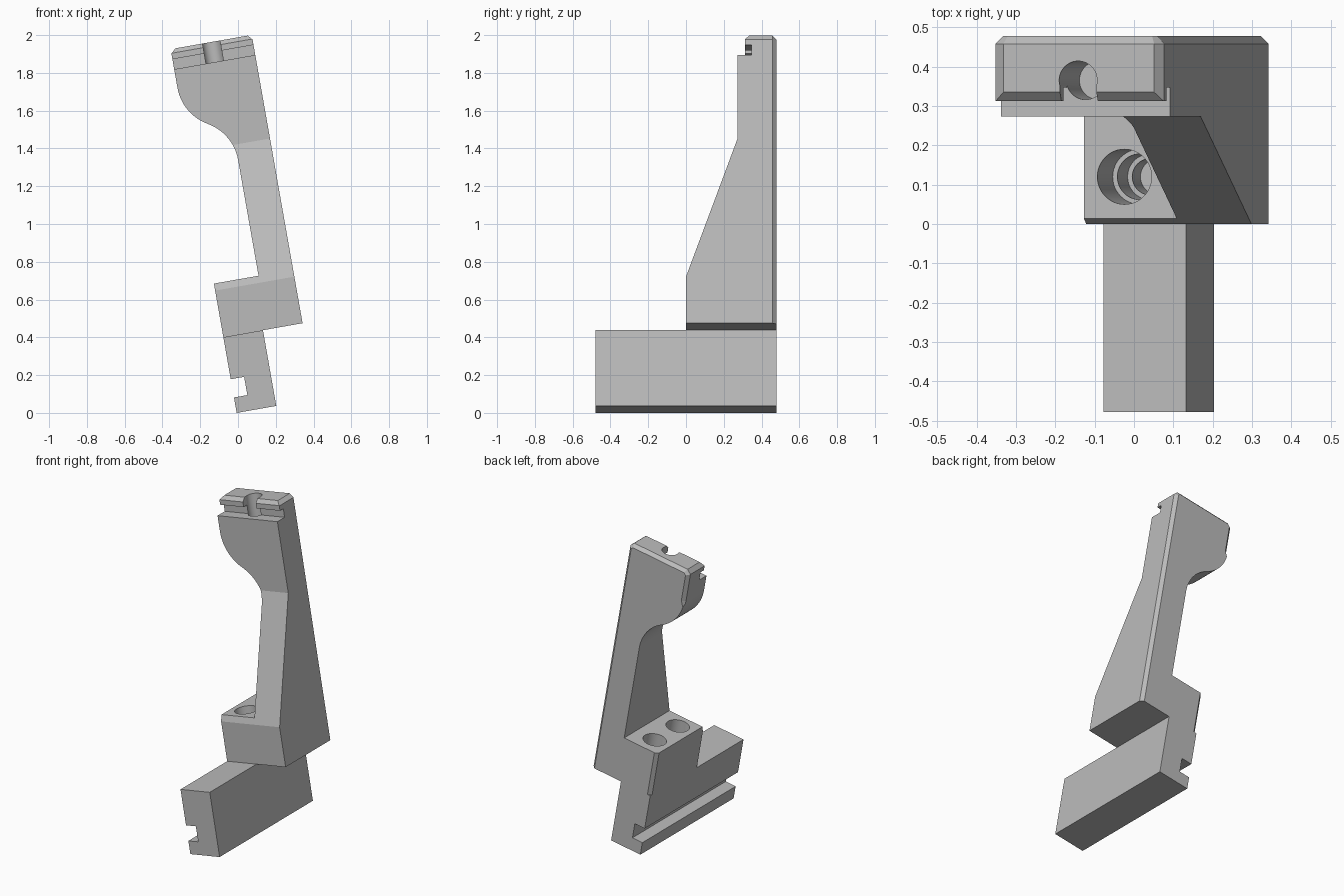
import bpy, bmesh, math
from mathutils import Matrix

if "Cube" in bpy.data.objects:
    bpy.data.objects.remove(bpy.data.objects["Cube"])

TILT = Matrix.Translation((-0.007, 0, 0)) @ Matrix.Rotation(math.radians(-10), 4, 'Y')
BACK = 0.478

grey = bpy.data.materials.new("plain_grey")
grey.use_nodes = True
colour = (0.5, 0.5, 0.5, 1)
grey.diffuse_color = colour
grey.node_tree.nodes["Principled BSDF"].inputs["Base Color"].default_value = colour


def finish(name, bm):
    bmesh.ops.recalc_face_normals(bm, faces=bm.faces)
    mesh = bpy.data.meshes.new(name)
    bm.to_mesh(mesh)
    bm.free()
    mesh.materials.append(grey)
    ob = bpy.data.objects.new(name, mesh)
    ob.matrix_world = TILT
    bpy.context.collection.objects.link(ob)
    return ob


def prism(points, offset):
    """Extrude a closed outline of 3D points along an offset."""
    bm = bmesh.new()
    face = bm.faces.new([bm.verts.new(p) for p in points])
    made = bmesh.ops.extrude_face_region(bm, geom=[face])["geom"]
    bmesh.ops.translate(bm, vec=offset,
                        verts=[g for g in made if isinstance(g, bmesh.types.BMVert)])
    return bm


def along_y(outline, y0, y1):
    return prism([(u, y0, v) for u, v in outline], (0, y1 - y0, 0))


def drill(u, y, radius, bottom, top):
    bm = bmesh.new()
    spot = Matrix.Translation((u, y, (bottom + top) / 2))
    bmesh.ops.create_cone(bm, cap_ends=True, segments=48, radius1=radius,
                          radius2=radius, depth=top - bottom, matrix=spot)
    return finish("drill_cutter", bm)


def cut(target, cutter):
    mod = target.modifiers.new("cut", 'BOOLEAN')
    mod.operation = 'DIFFERENCE'
    mod.solver = 'EXACT'
    mod.object = cutter
    bpy.context.view_layer.objects.active = target
    bpy.ops.object.modifier_apply(modifier=mod.name)


def arc(cu, cv, radius, start, end, steps=14):
    angles = [math.radians(start + (end - start) * i / steps) for i in range(steps + 1)]
    return [(cu + radius * math.cos(a), cv + radius * math.sin(a)) for a in angles]


# Foot with a hooked groove down its left side
foot = finish("foot", along_y(
    [(0, 0), (0.213, 0), (0.213, 0.407), (0, 0.407), (0, 0.181),
     (0.072, 0.181), (0.072, 0.083), (0, 0.083)], -BACK, BACK))

# Body outline: block, column, S-curve and chamfered head
outline = [(0, 0.407), (0.426, 0.407), (0.426, 1.933), (0.404, 1.957),
           (0.015, 1.957), (-0.01, 1.933)]
outline += arc(0.24, 1.75, 0.25, 180, 240)
outline += arc(-0.01, 1.317, 0.25, 60, 0)[1:]
outline += [(0.24, 0.695), (0, 0.695)]
bm = along_y(outline, 0, BACK)


# Chamfer the outer edges of the back
def on_rim(edge):
    mid = (edge.verts[0].co + edge.verts[1].co) / 2
    length_y = abs(edge.verts[0].co.y - edge.verts[1].co.y)
    outer = mid.x > 0.41 or mid.z > 1.91 or mid.x < -0.0095 or abs(mid.x) < 0.0005
    return mid.y > BACK - 0.001 and length_y < 0.001 and outer


bmesh.ops.bevel(bm, geom=[e for e in bm.edges if on_rim(e)], offset=0.02,
                offset_type='OFFSET', segments=1, affect='EDGES', profile=0.5)
body = finish("arm_body", bm)

# Front shape: sloping column, ledge, undercut and chamfered lip
side = [(-0.002, 0.652), (0.273, 1.4), (0.273, 1.849), (0.347, 1.849), (0.347, 1.903),
        (0.313, 1.903), (0.313, 1.935), (0.335, 1.957), (0.335, 2.2),
        (-0.2, 2.2), (-0.2, 0.652)]
cutters = [finish("front_cutter", prism([(-0.3, y, v) for y, v in side], (1, 0, 0)))]

# Head bore with its open slot
slot = [(0.161, 1.85), (0.255, 1.85), (0.255, 2.1), (0.161, 2.1)]
cutters.append(finish("slot_cutter", along_y(slot, 0.2, 0.365)))
cutters.append(drill(0.208, 0.365, 0.049, 1.66, 2.1))
for c in cutters:
    cut(body, c)

# Two stepped screw holes through the block into the foot
for y in (0.12, 0.355):
    for radius, bottom in ((0.07, 0.47), (0.058, 0.32), (0.046, 0.2)):
        hole = drill(0.105, y, radius, bottom, 0.8)
        cutters.append(hole)
        cut(body, hole)
        if bottom < 0.4:
            cut(foot, hole)

for c in cutters:
    bpy.data.objects.remove(c)

for ob in (foot, body):
    bpy.ops.object.select_all(action='DESELECT')
    ob.select_set(True)
    bpy.context.view_layer.objects.active = ob
    bpy.ops.object.shade_smooth_by_angle(angle=math.radians(15))
